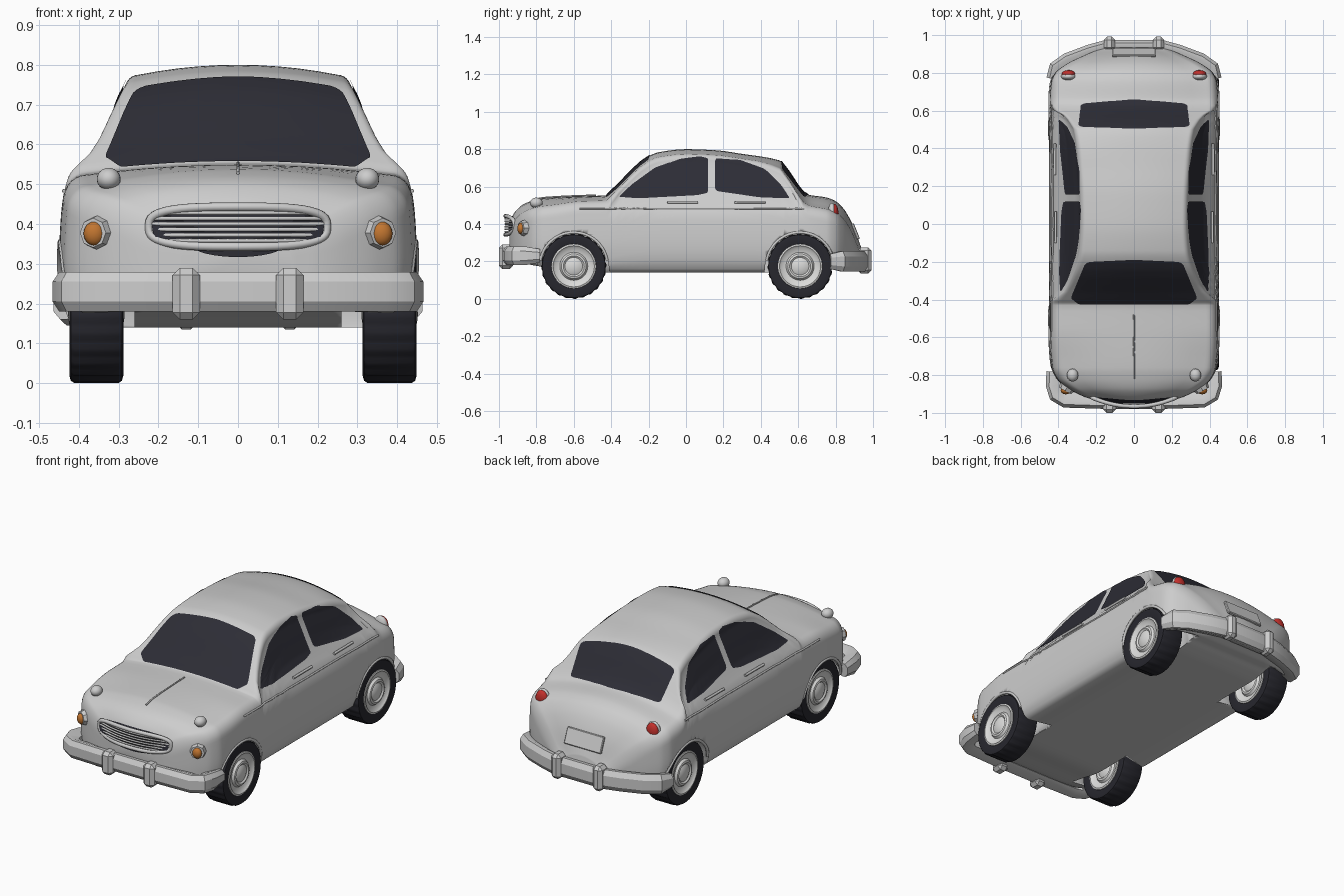
import bpy, bmesh, math
from mathutils import Vector, Matrix
from mathutils.bvhtree import BVHTree

if "Cube" in bpy.data.objects:
    bpy.data.objects.remove(bpy.data.objects["Cube"])

def material(name, rgb):
    m = bpy.data.materials.new(name)
    m.diffuse_color = (*rgb, 1)
    m.use_nodes = True
    m.node_tree.nodes["Principled BSDF"].inputs["Base Color"].default_value = m.diffuse_color
    return m
PAINT = material("grey paint", (.61, .61, .61))
WHEEL = material("wheel light grey", (.71, .71, .70))
GLASS = material("dark glass", (.026, .026, .036))
RUBBER = material("black rubber", (.02, .02, .027))
ORANGE = material("orange lamp", (.54, .18, .03))
RED = material("red lamp", (.55, .03, .025))

def activate(ob):
    bpy.ops.object.select_all(action='DESELECT')
    ob.select_set(True)
    bpy.context.view_layer.objects.active = ob

def finish(name, bm, mat, angle=35):
    bmesh.ops.remove_doubles(bm, verts=bm.verts, dist=1e-5)
    bmesh.ops.recalc_face_normals(bm, faces=bm.faces)
    me = bpy.data.meshes.new(name)
    bm.to_mesh(me)
    bm.free()
    ob = bpy.data.objects.new(name, me)
    bpy.context.collection.objects.link(ob)
    me.materials.append(mat)
    activate(ob)
    bpy.ops.object.shade_smooth_by_angle(angle=math.radians(angle))
    return ob

def loft(rings, caps=True, closed=False):
    bm = bmesh.new()
    vs = [[bm.verts.new(p) for p in r] for r in rings]
    n = len(vs[0])
    for a, b in zip(vs, vs[1:] + vs[:1] if closed else vs[1:]):
        for i in range(n - 1 if closed else n):
            j = (i + 1) % n
            bm.faces.new((a[i], a[j], b[j], b[i]))
    if caps:
        bm.faces.new(vs[0])
        bm.faces.new(vs[-1])
    return bm

def smooth_table(xs, ys, x):
    """Monotone cubic interpolation."""
    d = [(ys[i + 1] - ys[i]) / (xs[i + 1] - xs[i]) for i in range(len(xs) - 1)]
    m = [d[0]] + [0 if a * b <= 0 else 2 * a * b / (a + b) for a, b in zip(d, d[1:])] + [d[-1]]
    x = min(max(x, xs[0]), xs[-1])
    i = max(k for k in range(len(d)) if xs[k] <= x)
    h = xs[i + 1] - xs[i]
    t = (x - xs[i]) / h
    return ((2*t**3 - 3*t*t + 1) * ys[i] + (t**3 - 2*t*t + t) * h * m[i]
            + (3*t*t - 2*t**3) * ys[i + 1] + (t**3 - t*t) * h * m[i + 1])

# Body: stations of (y, top, bottom, width factor)
ST = [(-.945, .40, .27, .30), (-.935, .43, .24, .44), (-.91, .47, .21, .61), (-.87, .505, .19, .78),
      (-.82, .525, .18, .91), (-.76, .538, .17, .97), (-.58, .548, .14, 1), (-.43, .553, .14, 1),
      (-.40, .578, .14, 1), (-.20, .762, .14, 1), (-.14, .785, .14, 1), (0, .80, .14, 1), (.15, .795, .14, 1),
      (.3, .775, .14, 1), (.5, .74, .14, 1), (.53, .708, .14, 1), (.65, .558, .14, 1), (.75, .542, .15, .98),
      (.80, .522, .16, .93), (.84, .485, .16, .82), (.88, .42, .17, .65), (.92, .32, .18, .44), (.935, .28, .18, .35)]
SY, STOP, SBOT, SW = zip(*ST)
PZ = (.13, .2, .3, .42, .49, .53, .56, .6, .65, .73, .8)
PX = (.41, .44, .45, .445, .432, .398, .373, .35, .327, .288, .25)
CY, CROWN = (-.95, -.76, -.55, .35, .55, .76, .94), (.04, .04, .025, .025, .045, .06, .04)

def section(y):
    t, b, w = (smooth_table(SY, c, y) for c in (STOP, SBOT, SW))
    k = min(max((.62 - t) / .06, 0), 1)
    r = min(.04 + .03 * k, (t - b) * .3)
    rx = min(.035 + .025 * k, w * .15)
    crown = min(smooth_table(CY, CROWN, y), (t - b) * .3)
    s = t - crown - r
    side = lambda z: smooth_table(PZ, PX, z) * w
    half = [(0, b), (side(b) * .6, b), (side(b) - .02, b), (side(b) - .004, b + .008)]
    half += [(side(z), z) for z in [b + .02 + (s - b - .02) * i / 11 for i in range(12)]]
    xs = side(s)
    half += [(xs - rx * (1 - math.cos(a)), s + r * math.sin(a)) for a in [math.pi / 2 * i / 7 for i in range(1, 8)]]
    half += [((xs - rx) * q, t - crown * q * q) for q in (.8, .6, .4, .2, 0)]
    return [Vector((x, y, z)) for x, z in half + [(-x, z) for x, z in half[-2:0:-1]]]

ys = [a + (b - a) * i / 5 for a, b in zip(SY, SY[1:]) for i in range(5)] + [SY[-1]]
bm = loft([section(y) for y in ys])
bmesh.ops.recalc_face_normals(bm, faces=bm.faces)
TREE = BVHTree.FromBMesh(bm)
body = finish("body_shell", bm, PAINT, 45)

def on_body(p, axis, lift=.004):
    """Project a point onto the body, looking along the given direction."""
    p, axis = Vector(p), Vector(axis)
    hit, n, *_ = TREE.ray_cast(p - axis * 3, axis)
    if hit is None:
        hit, n, *_ = TREE.find_nearest(p)
    return hit + (n if n.dot(axis) < 0 else -n) * lift

# Wheel wells, wider inside, cut out of the body
WHEELS = [(s, y) for s in (1, -1) for y in (-.6, .61)]
for s, y in WHEELS:
    c = bmesh.new()
    r1, r2 = (.225, .172) if s > 0 else (.172, .225)
    bmesh.ops.create_cone(c, cap_ends=True, segments=48, radius1=r1, radius2=r2, depth=.24,
        matrix=Matrix.Translation((s * .38, y, .176)) @ Matrix.Rotation(math.pi / 2, 4, 'Y'))
    cutter = finish("arch_cutter", c, PAINT)
    cutter.hide_render = True
    mod = body.modifiers.new("arch", 'BOOLEAN')
    mod.object, mod.operation, mod.solver = cutter, 'DIFFERENCE', 'EXACT'
    activate(body)
    bpy.ops.object.modifier_apply(modifier=mod.name)
    bpy.data.objects.remove(cutter)

# Window plates: rounded outline filled with rings that hug the body
def plate(name, outline, to3d, axis, mat, lift=.004):
    pts = [Vector(p) for p in outline]
    pts = [a.lerp(b, k / 4) for a, b in zip(pts, pts[1:] + pts[:1]) for k in range(4)]
    for _ in range(2):
        pts = [a.lerp(b, k) for a, b in zip(pts, pts[1:] + pts[:1]) for k in (.25, .75)]
    mid = sum(pts, Vector((0, 0))) / len(pts)
    rings = [[on_body(to3d(*mid.lerp(p, k / 10)), axis, lift) for p in pts] for k in range(10, 0, -1)]
    b = loft(rings, caps=False)
    b.verts.ensure_lookup_table()
    b.faces.new(b.verts[-len(pts):])
    finish(name, b, mat)

FRONT_SIDE = [(-.36, .543), (-.29, .61), (-.166, .70), (-.03, .748), (.075, .76), (.118, .75),
              (.118, .565), (.06, .552), (-.25, .535)]
REAR_SIDE = [(.155, .75), (.29, .74), (.42, .695), (.51, .605), (.555, .535), (.395, .54), (.155, .575)]
for s, side in ((1, "left"), (-1, "right")):
    for nm, o in (("front", FRONT_SIDE), ("rear", REAR_SIDE)):
        plate(f"{nm}_{side}_window", o, lambda a, b: (s * .3, a, b), (-s, 0, 0), GLASS)
top = lambda a, b: (a, b, .5)
plate("windscreen", [(-.335, -.39), (-.29, -.425), (.29, -.425), (.335, -.39), (.255, -.2), (0, -.188), (-.255, -.2)],
      top, (0, 0, -1), GLASS)
plate("rear_window", [(-.28, .635), (0, .66), (.28, .635), (.295, .512), (0, .503), (-.295, .512)],
      top, (0, 0, -1), GLASS)

def oval(rx, rz, zc, n=32, e=.65):
    sp = lambda v: math.copysign(abs(v) ** e, v)
    return [(rx * sp(math.cos(a)), zc + rz * sp(math.sin(a))) for a in [2 * math.pi * i / n for i in range(n)]]

def tube(name, pts, r, mat=PAINT, cyclic=False):
    cu = bpy.data.curves.new(name, 'CURVE')
    cu.dimensions, cu.bevel_depth, cu.bevel_resolution, cu.use_fill_caps = '3D', r, 2, True
    sp = cu.splines.new('POLY')
    sp.points.add(len(pts) - 1)
    for q, p in zip(sp.points, pts):
        q.co = (*p, 1)
    sp.use_cyclic_u = cyclic
    ob = bpy.data.objects.new(name, cu)
    bpy.context.collection.objects.link(ob)
    cu.materials.append(mat)
    activate(ob)
    bpy.ops.object.convert(target='MESH')
    bpy.ops.object.shade_smooth_by_angle(angle=math.radians(50))

# Grille: dark openings, frame and slats
front = lambda a, b: (a, -.9, b)
plate("grille_opening", oval(.215, .05, .392), front, (0, 1, 0), GLASS)
plate("lower_intake", oval(.115, .03, .347, e=1), front, (0, 1, 0), GLASS, .005)
bow = lambda x: -.966 + .95 * x * x
tube("grille_frame", [(x, bow(x), z) for x, z in oval(.224, .05, .393, 48)], .011, cyclic=True)
for i in range(6):
    z = .358 + i * .014
    w = .215 * (1 - abs((z - .393) / .052) ** 3) ** .33
    tube("grille_slat", [(x, bow(x), z) for x in [w * (k / 8 - 1) for k in range(17)]], .0052)

# Bumpers: chamfered bar swept along a plan path
def bumper(name, half, zc, h, d):
    path = [Vector(p) for p in half] + [Vector((-x, y)) for x, y in half[::-1]]
    sec = [(-d * 2.4, -h * .6), (-d * .4, -h), (d * .3, -h), (d, -h * .5), (d, h * .5), (d * .3, h),
           (-d * .4, h), (-d * 2.4, h * .6)]
    rings = []
    for i, p in enumerate(path):
        t = (path[min(i + 1, len(path) - 1)] - path[max(i - 1, 0)]).normalized()
        n = Vector((t.y, -t.x))
        n = n if n.dot(p) > 0 else -n
        k = .72 if i in (0, len(path) - 1) else 1
        rings.append([(p.x + n.x * a, p.y + n.y * a, zc + b * k) for a, b in sec])
    finish(name, loft(rings), PAINT, 30)

bumper("front_bumper", [(.44, -.78), (.442, -.86), (.425, -.915), (.37, -.948), (.15, -.955)], .23, .05, .024)
bumper("rear_bumper", [(.44, .77), (.425, .835), (.36, .88), (.24, .925), (.15, .95)], .2, .055, .024)

def box(name, loc, size, rot=0, bevel=.012, mat=PAINT):
    b = bmesh.new()
    bmesh.ops.create_cube(b, size=1, matrix=Matrix.Translation(loc) @ Matrix.Rotation(rot, 4, 'X')
                          @ Matrix.Diagonal((*size, 1)))
    bmesh.ops.bevel(b, geom=b.edges[:], offset=bevel, segments=1, affect='EDGES')
    finish(name, b, mat, 20)

def ball(name, loc, size, mat):
    b = bmesh.new()
    bmesh.ops.create_uvsphere(b, u_segments=20, v_segments=12, radius=1,
                              matrix=Matrix.Translation(loc) @ Matrix.Diagonal((*size, 1)))
    finish(name, b, mat, 60)

# Guards, lamps, trim and handles on both sides
for s in (1, -1):
    box("front_bumper_guard", (s * .13, -.962, .225), (.068, .076, .13), bevel=.018)
    box("rear_bumper_guard", (s * .13, .954, .205), (.06, .076, .14), bevel=.018)
    ball("headlamp", (s * .325, -.80, .513), (.03, .034, .028), PAINT)
    p = on_body((s * .355, 0, .378), (0, 1, 0), 0)
    b = bmesh.new()
    bmesh.ops.create_cone(b, cap_ends=True, segments=8, radius1=.048, radius2=.037, depth=.04,
        matrix=Matrix.Translation(p) @ Matrix.Rotation(s * .5, 4, 'Z') @ Matrix.Rotation(math.pi / 2, 4, 'X'))
    finish("indicator_collar", b, PAINT)
    ball("indicator", p + Vector((s * .006, -.016, -.002)), (.027, .02, .03), ORANGE)
    q = on_body((s * .348, 0, .468), (0, -1, 0), -.008)
    ball("tail_lamp_collar", q - Vector((0, .012, 0)), (.041, .022, .051), PAINT)
    ball("tail_lamp", q, (.037, .022, .046), RED)
    strip = lambda a, c, z, lift: [on_body((s * .3, a + (c - a) * i / 24, z), (-s, 0, 0), lift) for i in range(25)]
    tube("side_trim", strip(-.57, .63, .483, .001), .005)
    for a in (-.10, .26):
        tube("door_handle", strip(a, a + .165, .513, .006), .007)

# Bonnet ridge and rear number plate
tube("bonnet_ridge", [on_body((0, -.82 + .34 * i / 12, .4), (0, 0, -1), .003) for i in range(13)], .004)
box("number_plate", on_body((0, 0, .36), (0, -1, 0), .001), (.23, .016, .09), .38, .004)

# Wheels: turned tyre with tread blocks, hub on both faces, and arch lip
def turned(name, prof, cx, y, mat, segs, tread=0):
    rings = []
    for i in range(segs):
        a = 2 * math.pi * i / segs
        cut = tread if (i // 2) % 2 else 0
        rad = [r - (cut if r > .17 else 0) for r, x in prof]
        rings.append([(cx + x, y + r * math.cos(a), .174 + r * math.sin(a)) for r, (_, x) in zip(rad, prof)])
    finish(name, loft(rings, caps=False, closed=True), mat, 35)

TYRE = [(.105, -.03), (.115, -.06), (.155, -.068), (.168, -.064), (.174, -.055), (.174, .055), (.168, .064),
        (.155, .068), (.115, .06), (.105, .03)]
HUB = [(.11, .04), (.12, .058), (.118, .064), (.11, .067), (.1, .057), (.075, .052), (.066, .064), (.056, .067),
       (.047, .06), (.035, .066), (.015, .07), (0, .071)]
HUB = [(r, -x) for r, x in HUB[::-1]] + HUB
for s, y in WHEELS:
    cx = .381 if s > 0 else -.356
    turned("tyre", TYRE, cx, y, RUBBER, 96, .004)
    turned("hub", HUB, cx, y, WHEEL, 48)
    arc = [math.radians(10 + 160 * i / 28) for i in range(29)]
    tube("arch_lip", [on_body((s * .3, y + .181 * math.cos(a), .174 + .181 * math.sin(a)), (-s, 0, 0), -.003)
                      for a in arc], .008)
